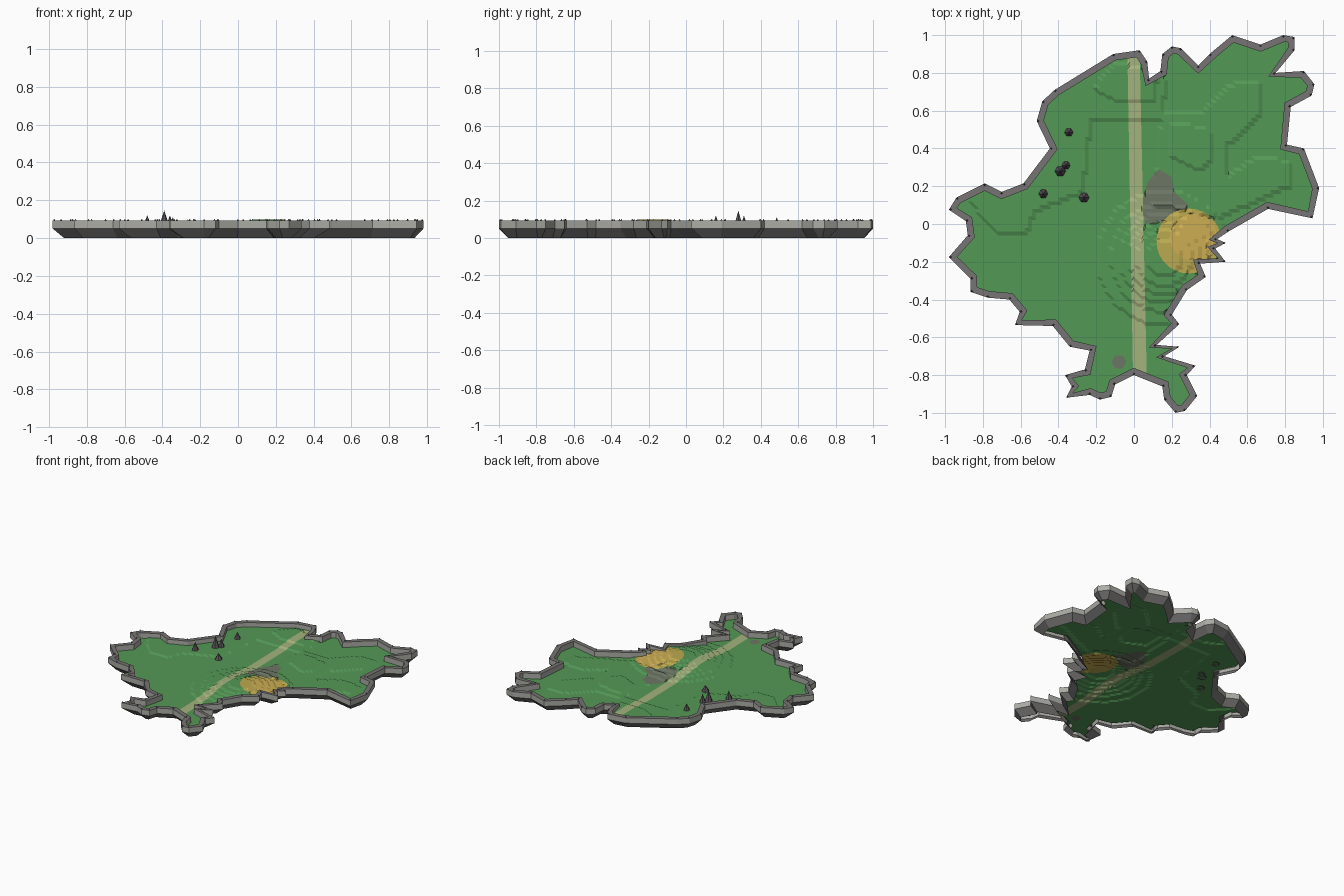
import bpy, math
from mathutils import Vector
from mathutils.geometry import delaunay_2d_cdt

if "Cube" in bpy.data.objects:
    bpy.data.objects.remove(bpy.data.objects["Cube"])

def material(name, r, g, b):
    m = bpy.data.materials.new(name)
    m.diffuse_color = [((c / 255 + 0.055) / 1.055) ** 2.4 for c in (r, g, b)] + [1]
    m.use_nodes = True
    m.node_tree.nodes["Principled BSDF"].inputs["Base Color"].default_value = m.diffuse_color
    return m

GRASS = material("grass green", 84, 153, 86)
PATH = material("path tan", 164, 180, 125)
SAND = material("sand yellow", 188, 170, 80)
SAND_IN = material("deep sand yellow", 204, 174, 82)
DIRT = material("dirt grey", 108, 118, 100)
WALL = material("light stone", 172, 172, 166)
ROCK = material("dark rock", 118, 116, 115)
SPIRE = material("spire grey", 92, 84, 92)

def make(name, verts, faces, mats, indices=None):
    me = bpy.data.meshes.new(name)
    me.from_pydata(verts, [], faces)
    for m in mats:
        me.materials.append(m)
    if indices:
        me.polygons.foreach_set("material_index", indices)
    me.update()
    ob = bpy.data.objects.new(name, me)
    bpy.context.collection.objects.link(ob)
    return ob

def inside(x, y, poly):
    hit = False
    for i, (x2, y2) in enumerate(poly):
        x1, y1 = poly[i - 1]
        if (y1 > y) != (y2 > y) and x < (x2 - x1) * (y - y1) / (y2 - y1) + x1:
            hit = not hit
    return hit

def inset(poly, d, limit):
    # mitred inward offset of a clockwise outline
    out = []
    n = len(poly)
    for i in range(n):
        a, p, b = (Vector(poly[(i + k) % n]) for k in (-1, 0, 1))
        d1, d2 = (p - a).normalized(), (b - p).normalized()
        n1, n2 = Vector((d1.y, -d1.x)), Vector((d2.y, -d2.x))
        m = (n1 + n2).normalized()
        q = p + m * d * min(limit, 1 / max(m.dot(n1), 0.1))
        out.append((q.x, q.y))
    return out

def subdivide(poly, step=0.02):
    # break long edges so that they follow the ground
    out = []
    for i, p in enumerate(poly):
        a, b = Vector(p), Vector(poly[(i + 1) % len(poly)])
        k = max(1, round((b - a).length / step))
        out += [a.lerp(b, t / k) for t in range(k)]
    return out

def circle(cx, cy, r, n=28):
    return [(cx + r * math.cos(i * math.tau / n), cy + r * math.sin(i * math.tau / n)) for i in range(n)]

# coast outline, clockwise from the north
COAST = [(-.11, .9), (.03, .92), (.07, .86), (.08, .77), (.14, .81), (.15, .9), (.2, .94), (.25, .93),
         (.34, .84), (.4, .9), (.52, 1), (.67, .95), (.79, 1), (.85, .99), (.85, .92), (.75, .8),
         (.9, .81), (.955, .74), (.94, .68), (.83, .62), (.81, .42), (.9, .4), (.98, .19), (.945, .03),
         (.71, .08), (.5, -.04), (.44, -.08), (.485, -.1), (.43, -.13), (.485, -.2), (.35, -.21), (.38, -.28),
         (.28, -.35), (.2, -.48), (.24, -.53), (.12, -.64), (.24, -.65), (.16, -.7), (.325, -.75), (.28, -.8),
         (.335, -.91), (.27, -.99), (.22, -1), (.16, -.93), (.15, -.86), (0, -.8), (-.1, -.85), (-.12, -.915),
         (-.18, -.93), (-.235, -.905), (-.36, -.92), (-.33, -.86), (-.365, -.8), (-.26, -.77), (-.235, -.67),
         (-.34, -.65), (-.43, -.54), (-.63, -.535), (-.605, -.465), (-.66, -.4), (-.775, -.39), (-.865, -.36),
         (-.865, -.29), (-.98, -.175), (-.88, -.06), (-.89, .015), (-.98, .075), (-.94, .14), (-.79, .215),
         (-.7, .17), (-.585, .215), (-.445, .4), (-.515, .545), (-.485, .65)]
COAST.append((-.42, .71))
LIP = inset(COAST, 0.035, 1.25)
FOOT = inset(COAST, 0.045, 2)
BASE, TOP = 0.05, 0.092

# coast rim: inner face, flat ledge, upright stone band, inward sloping rock skirt
n = len(COAST)
rings = [[(x, y, z) for x, y in p] for p, z in
         ((LIP, BASE), (LIP, TOP), (COAST, TOP), (COAST, BASE), (FOOT, 0))]
faces, idx = [], []
for r, m in enumerate((0, 1, 0, 1)):
    for i in range(n):
        j = (i + 1) % n
        faces.append((r * n + i, r * n + j, (r + 1) * n + j, (r + 1) * n + i))
        idx.append(m)
make("coast_rim", sum(rings, []), faces, [WALL, ROCK], idx)

# terraced ground: flat plateaus one step high plus a stepped hill
STEP = 0.008
PLATEAUS = [[(-1, .3), (-.82, .06), (-.72, -.06), (-.57, -.05), (-.52, .07), (-.27, .17), (-.23, .54),
             (.14, .55), (.17, .72), (.1, 1), (-1, 1)],
            [(-.22, .71), (-.1, .66), (.1, .64), (.13, .8), (-.1, .86)],
            [(.2, .36), (.35, .28), (.41, .33), (.4, .5), (.2, .54)],
            [(.45, .03), (.82, .2), (.83, .33), (.65, .36), (.49, .25), (.5, .42), (.68, .58), (.66, .76),
             (.52, .74), (.36, .6), (.15, .6), (.1, .1)]]

def height(x, y):
    hill = 0.056 * math.exp(-((x - .16) ** 2 + (y + .18) ** 2) / (2 * .18 ** 2))
    return BASE + STEP * (math.floor(hill / STEP) + sum(inside(x, y, p) for p in PLATEAUS))

# coloured ground areas, later ones win
AREAS = [(DIRT, [(.13, .29), (.2, .25), (.21, .17), (.29, .1), (.25, .02), (.06, .0), (.04, .1), (.07, .22)]),
         (DIRT, circle(-.08, -.73, .04, 6)),
         (PATH, [(-.035, .9), (.03, .9), (.068, -.82), (-.005, -.82)]),
         (SAND, circle(.29, -.09, .172)),
         (SAND_IN, circle(.315, -.07, .125))]

# terrain: grid points triangulated with the coast and area outlines
pts, edges = [], []
for loop in [LIP] + [a[1] for a in AREAS]:
    b = len(pts)
    loop = subdivide(loop)
    pts += loop
    edges += [(b + i, b + (i + 1) % len(loop)) for i in range(len(loop))]
G = 0.02
for i in range(-49, 50):
    for j in range(-50, 51):
        if inside(i * G, j * G, LIP):
            pts.append(Vector((i * G, j * G)))
vs, _, fs, *_ = delaunay_2d_cdt(pts, edges, [], 0, 1e-5)
ground, gidx = [], []
for f in fs:
    cx = sum(vs[k].x for k in f) / len(f)
    cy = sum(vs[k].y for k in f) / len(f)
    if inside(cx, cy, LIP):
        ground.append(tuple(f))
        gidx.append(max([k + 1 for k, a in enumerate(AREAS) if inside(cx, cy, a[1])], default=0))
make("terrain", [(v.x, v.y, height(v.x, v.y)) for v in vs], ground, [GRASS] + [a[0] for a in AREAS], gidx)

# rock spires, and tiny spikes along the rim
def spire(name, x, y, r, top, z, sides):
    ring = [(px, py, z) for px, py in circle(x, y, r, sides)]
    make(name, ring + [(x, y, top)], [(i, (i + 1) % sides, sides) for i in range(sides)], [SPIRE])

for x, y, r, top in [(-.345, .485, .027, .11), (-.39, .28, .032, .145), (-.36, .31, .026, .12),
                     (-.48, .16, .028, .12), (-.265, .14, .028, .1)]:
    spire("rock_spire", x, y, r, top, BASE, 6)
for x, y in inset(COAST, 0.006, 1.5):
    spire("rim_spike", x, y, 0.006, 0.102, TOP, 4)
